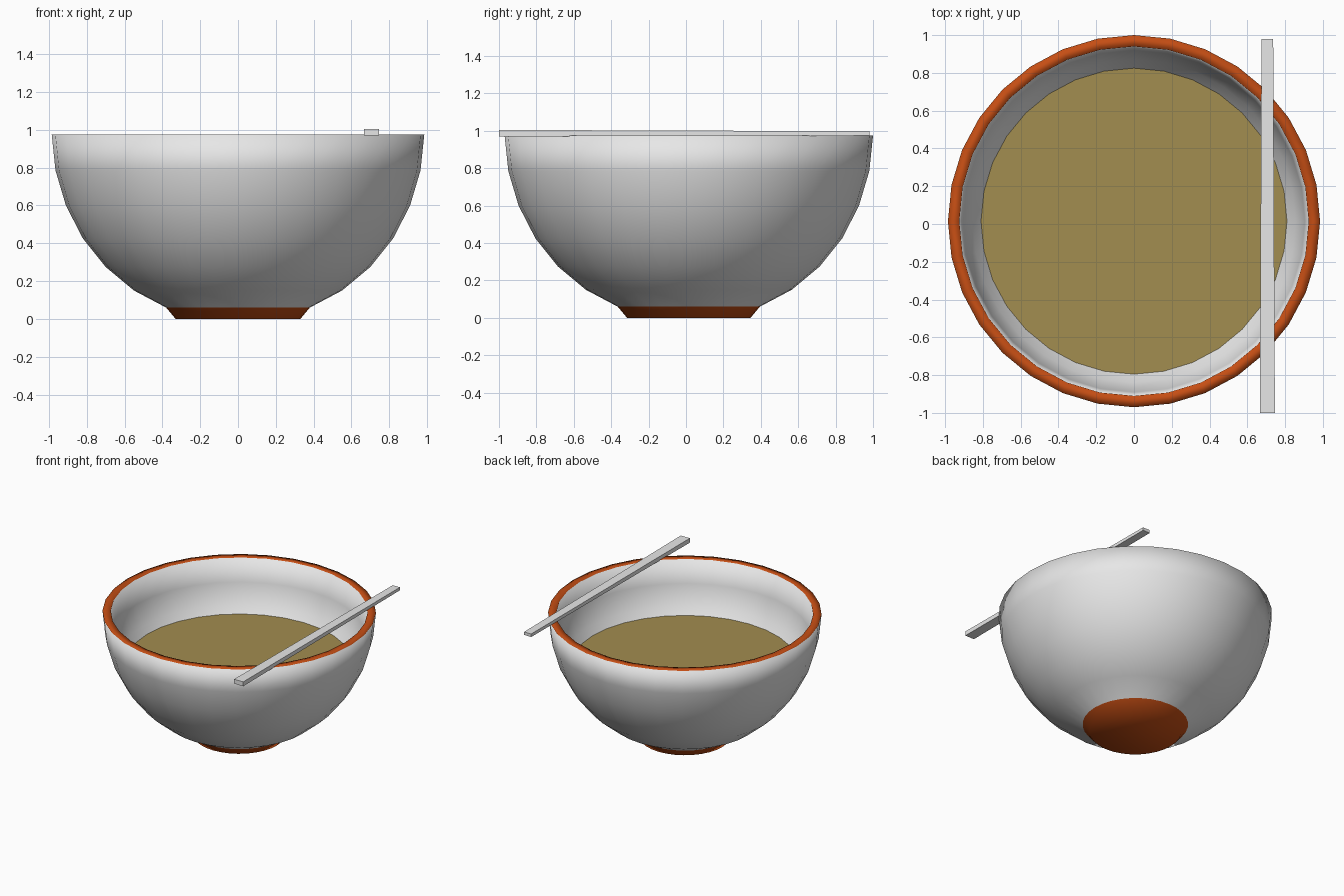
import bpy, bmesh, math
from mathutils import Vector

SIDES = 32
CENTRE = Vector((0, 0.015, 0))

cube = bpy.data.objects.get("Cube")
if cube:
    bpy.data.objects.remove(cube, do_unlink=True)


def material(name, rgb):
    mat = bpy.data.materials.new(name)
    mat.use_nodes = True
    mat.diffuse_color = (*rgb, 1)
    mat.node_tree.nodes["Principled BSDF"].inputs["Base Color"].default_value = (*rgb, 1)
    return mat


white = material("white glaze", (0.8, 0.8, 0.8))
orange = material("burnt orange", (0.56, 0.076, 0.007))
broth = material("golden broth", (0.36, 0.266, 0.08))


def finish(name, bm, mats, smooth):
    bmesh.ops.recalc_face_normals(bm, faces=bm.faces)
    for f in bm.faces:
        f.smooth = smooth
    mesh = bpy.data.meshes.new(name)
    bm.to_mesh(mesh)
    bm.free()
    for m in mats:
        mesh.materials.append(m)
    obj = bpy.data.objects.new(name, mesh)
    bpy.context.collection.objects.link(obj)
    return obj


def ring(bm, r, z):
    return [bm.verts.new(CENTRE + Vector((r * math.cos(a), r * math.sin(a), z)))
            for a in (math.tau * i / SIDES for i in range(SIDES))]


# Bowl: outer wall from the foot to the rim, then down the inner wall
outer = [(0.33, 0), (0.38, 0.06), (0.55, 0.15), (0.70, 0.275), (0.82, 0.425),
         (0.91, 0.6), (0.965, 0.785), (0.985, 0.975)]
inner = [(0.925, 0.975), (0.905, 0.79), (0.855, 0.63), (0.765, 0.53),
         (0.64, 0.36), (0.48, 0.25), (0.3, 0.18)]
bm = bmesh.new()
rings = [ring(bm, r, z) for r, z in outer + inner]
for k, (a, b) in enumerate(zip(rings, rings[1:])):
    for i in range(SIDES):
        j = (i + 1) % SIDES
        face = bm.faces.new((a[i], a[j], b[j], b[i]))
        # foot side and flat rim are orange
        face.material_index = int(k in (0, len(outer) - 1))
bm.faces.new(rings[0]).material_index = 1
bm.faces.new(rings[-1])
finish("bowl", bm, [white, orange], True)

# Broth surface
bm = bmesh.new()
disc = bm.faces.new(ring(bm, 0.815, 0.58))
finish("broth", bm, [broth], False)

# Tapered chopstick resting across the rim
bm = bmesh.new()
bmesh.ops.create_cube(bm, size=1)
for v in bm.verts:
    back = v.co.y > 0
    width, low, high = (0.062, 0.974, 0.998) if back else (0.08, 0.97, 1.005)
    v.co = (0.706 + v.co.x * width, 0.98 if back else -1.0, high if v.co.z > 0 else low)
finish("chopstick", bm, [white], False)
